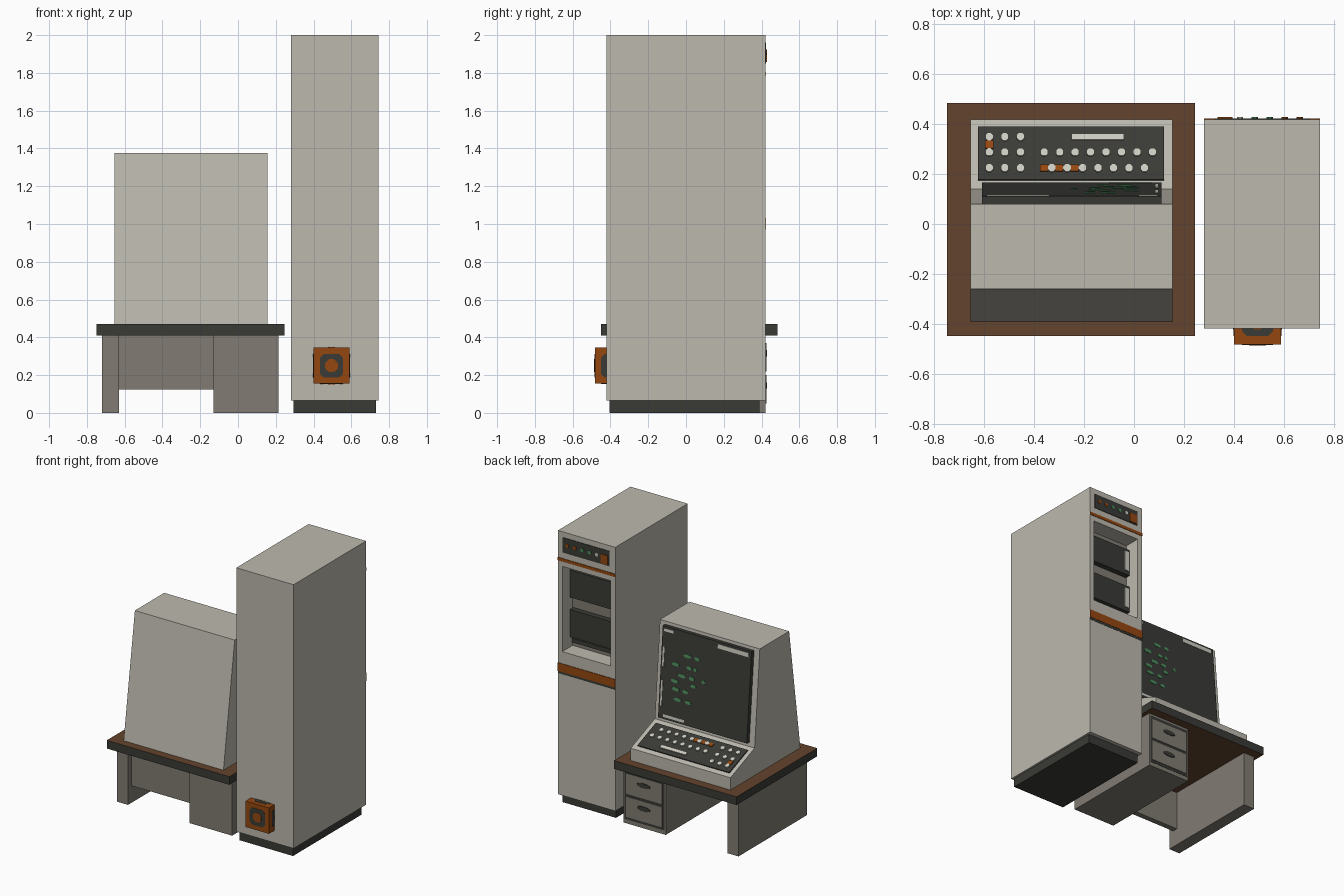
import bpy, bmesh, math
from mathutils import Matrix, Vector

if "Cube" in bpy.data.objects:
    bpy.data.objects.remove(bpy.data.objects["Cube"])


def material(name, hexcode):
    m = bpy.data.materials.new(name)
    rgb = [int(hexcode[i:i + 2], 16) / 255 for i in (0, 2, 4)]
    lin = [c / 12.92 if c < 0.04045 else ((c + 0.055) / 1.055) ** 2.4 for c in rgb]
    m.diffuse_color = (*lin, 1)
    m.use_nodes = True
    m.node_tree.nodes["Principled BSDF"].inputs["Base Color"].default_value = m.diffuse_color
    return m


BEIGE, TAUPE, DARK, BROWN, ORANGE, GREEN, PALE = range(7)
MATS = [material(*a) for a in (
    ("beige metal", "BCB9AE"), ("taupe metal", "817C73"), ("charcoal", "3A3B36"),
    ("brown wood", "64442D"), ("burnt orange", "944710"), ("screen green", "4A8C5A"),
    ("pale key", "CDCBC0"))]
I = Matrix.Identity(4)


def prism(bm, pts, h0, h1, mi, M=I):
    """Extrude a 2D outline from local z h0 to h1."""
    lo = [bm.verts.new(M @ Vector((x, y, h0))) for x, y in pts]
    hi = [bm.verts.new(M @ Vector((x, y, h1))) for x, y in pts]
    n = len(pts)
    faces = [bm.faces.new(lo[::-1]), bm.faces.new(hi)]
    faces += [bm.faces.new((lo[i], lo[(i + 1) % n], hi[(i + 1) % n], hi[i])) for i in range(n)]
    for f in faces:
        f.material_index = mi


def box(bm, x0, x1, y0, y1, z0, z1, mi, M=I):
    prism(bm, [(x0, y0), (x1, y0), (x1, y1), (x0, y1)], z0, z1, mi, M)


def ngon(cx, cy, rx, ry, n=8):
    return [(cx + rx * math.cos((i + .5) * 2 * math.pi / n),
             cy + ry * math.sin((i + .5) * 2 * math.pi / n)) for i in range(n)]


def chamfered(a, b):
    return [(a, -b), (a, b), (b, a), (-b, a), (-a, b), (-a, -b), (-b, -a), (b, -a)]


def finish(name, bm):
    bmesh.ops.recalc_face_normals(bm, faces=bm.faces)
    me = bpy.data.meshes.new(name)
    for m in MATS:
        me.materials.append(m)
    bm.to_mesh(me)
    bm.free()
    ob = bpy.data.objects.new(name, me)
    bpy.context.collection.objects.link(ob)
    return ob


def boxes(name, items, M=I):
    bm = bmesh.new()
    for it in items:
        box(bm, *it, M=M)
    return finish(name, bm)


# Desk: wooden top with dark edges, side panel, drawer pedestal, modesty panel
bm = bmesh.new()
box(bm, -.75, .245, -.45, .485, .41, .47, DARK)
bm.normal_update()
for f in bm.faces:
    if abs(f.normal.z) > .5:
        f.material_index = BROWN
finish("desk_top", bm)
boxes("desk_side_panel", [(-.72, -.63, -.375, .42, 0, .41, TAUPE)])
boxes("desk_modesty_panel", [(-.63, -.13, -.335, -.295, .125, .41, TAUPE)])
boxes("drawer_pedestal", [(-.13, .215, -.375, .42, 0, .41, TAUPE)])

# Drawer fronts with dark seams and handles (local z points to +y)
FRONT = Matrix.Translation((0, .42, 0)) @ Matrix(((1, 0, 0, 0), (0, 0, 1, 0), (0, 1, 0, 0), (0, 0, 0, 1)))
bm = bmesh.new()
box(bm, -.12, .205, .03, .395, 0, .002, DARK, FRONT)
for z in (.125, .295):
    box(bm, -.105, .19, z - .075, z + .075, .002, .006, TAUPE, FRONT)
    prism(bm, ngon(.045, z + .02, .055, .018), .006, .01, DARK, FRONT)
finish("drawer_fronts", bm)

# Terminal housing: side profile extruded across x
PROFILE = [(.42, .47), (.42, .56), (.14, .67), (.08, 1.375), (-.26, 1.375), (-.39, .47)]
ALONG_X = Matrix(((0, 0, 1, 0), (1, 0, 0, 0), (0, 1, 0, 0), (0, 0, 0, 1)))
bm = bmesh.new()
prism(bm, PROFILE, -.655, .155, BEIGE, ALONG_X)
finish("terminal_housing", bm)

# Screen on the sloping face (local y outward, z up the slope)
SCREEN = Matrix.Translation((0, .14, .67)) @ Matrix.Rotation(math.atan2(.06, .705), 4, 'X')
boxes("screen", [(-.61, .11, -.02, .03, .03, .685, DARK)], SCREEN)
boxes("screen_frame_highlights", [
    (-.59, -.34, .03, .033, .64, .67, PALE), (.02, .095, .03, .033, .65, .67, PALE),
    (-.10, .07, .03, .033, .045, .065, PALE), (.085, .098, .03, .033, .12, .30, PALE),
    (.085, .098, .03, .033, .40, .54, PALE)], SCREEN)
FACE = SCREEN @ Matrix(((1, 0, 0, 0), (0, 0, 1, .03), (0, 1, 0, 0), (0, 0, 0, 1)))
bm = bmesh.new()
for z, xs in ((.52, (-.10, -.18)), (.44, (-.01, -.12, -.17)), (.37, (-.065, -.145, -.24)),
              (.32, (-.01, -.16)), (.265, (-.02, -.10)), (.195, (-.04, -.125))):
    for i, x in enumerate(xs):
        prism(bm, ngon(x, z, .032 - .009 * i, .014), 0, .004, GREEN, FACE)
finish("screen_text_marks", bm)

# Keyboard lying on the sloping deck (local y follows the deck)
slope = math.atan2(.11, .28)
DECK = Matrix.Translation((0, .42, .56)) @ Matrix.Rotation(-slope, 4, 'X')


def on_deck(y):
    return (y - .42) / math.cos(slope)


bm = bmesh.new()
box(bm, -.625, .12, on_deck(.175), on_deck(.388), -.01, .008, DARK, DECK)
finish("keyboard_plate", bm)
keys = [(x, y) for x in (-.58, -.518, -.455) for y in (.345, .283, .22)]
keys += [(-.36 + .062 * i, .283) for i in range(8)]
keys += [(-.33 + .062 * i, .22) for i in range(7)]
bm = bmesh.new()
for x, y in keys:
    prism(bm, ngon(x, on_deck(y), .017, .018), .008, .017, PALE, DECK)
box(bm, -.25, -.04, on_deck(.333), on_deck(.358), .008, .015, PALE, DECK)
box(bm, -.597, -.563, on_deck(.30), on_deck(.33), .008, .015, ORANGE, DECK)
for x in (-.36, -.30, -.238):
    box(bm, x - .016, x + .016, on_deck(.207), on_deck(.233), .008, .014, ORANGE, DECK)
finish("keyboard_keys", bm)

# Cabinet with a recessed window cut in its working face
bm = bmesh.new()
box(bm, .28, .745, -.42, .42, .065, 2, BEIGE)
bmesh.ops.recalc_face_normals(bm, faces=bm.faces)
bm.normal_update()
face = next(f for f in bm.faces if f.normal.y > .9)
bmesh.ops.inset_individual(bm, faces=[face], thickness=.03)
for v in face.verts:
    v.co.x = .32 if v.co.x < .5 else .71
    v.co.z = 1.12 if v.co.z < 1 else 1.745
back = bmesh.ops.extrude_discrete_faces(bm, faces=[face])["faces"][0]
back.material_index = TAUPE
for v in back.verts:
    v.co.y = .30
finish("cabinet", bm)
boxes("cabinet_plinth", [(.295, .73, -.405, .39, 0, .065, DARK)])

# Two drive units in the window, with pale side trims
units = []
for z0, z1 in ((1.49, 1.69), (1.20, 1.40)):
    units += [(.325, .705, .295, .34, z0, z1, DARK),
              (.335, .37, .34, .345, z0 + .03, z1 - .02, PALE)]
units += [(.325, .705, .295, .315, 1.15, 1.18, DARK)]
boxes("drive_units", units)

# Orange trim stripes
boxes("cabinet_stripes", [(.28, .745, .415, .424, 1.783, 1.805, ORANGE),
                          (.28, .745, .415, .424, .972, 1.032, ORANGE),
                          (.28, .745, .415, .422, .955, .972, DARK)])

# Control panel with lamps
bm = bmesh.new()
box(bm, .325, .705, 1.85, 1.96, 0, .004, DARK, FRONT)
for x, c in ((.665, ORANGE), (.605, ORANGE), (.545, GREEN), (.485, GREEN), (.425, PALE)):
    prism(bm, ngon(x, 1.91, .014, .014), .004, .009, c, FRONT)
box(bm, .335, .395, 1.858, 1.925, .004, .009, ORANGE, FRONT)
finish("control_panel", bm)

# Orange power box on the rear, each side marked with a dark ring
bm = bmesh.new()
CENTRE = Matrix.Translation((.495, -.388, .25))
box(bm, -.095, .095, -.095, .095, -.095, .095, ORANGE, CENTRE)
for axis, angle in (('X', 0), ('X', 90), ('X', 180), ('Y', 90), ('Y', -90)):
    M = CENTRE @ Matrix.Rotation(math.radians(angle), 4, axis)
    prism(bm, chamfered(.062, .042), .095, .097, DARK, M)
    prism(bm, ngon(0, 0, .037, .037), .097, .099, ORANGE, M)
finish("power_box", bm)
